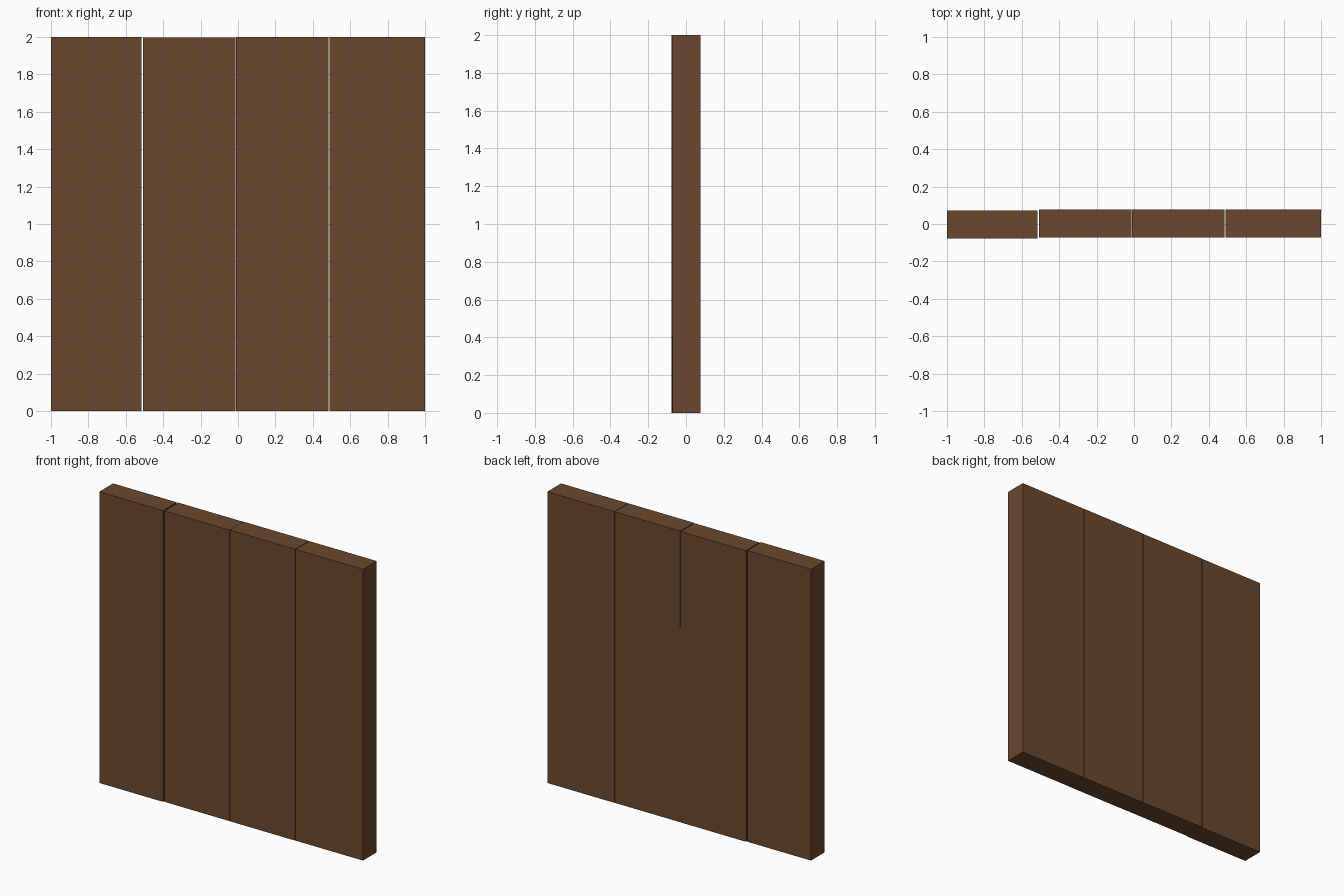
import bpy
import bmesh

if "Cube" in bpy.data.objects:
    bpy.data.objects.remove(bpy.data.objects["Cube"])

wood = bpy.data.materials.new("brown wood")
wood.diffuse_color = (0.147, 0.064, 0.027, 1.0)
wood.use_nodes = True
wood.node_tree.nodes["Principled BSDF"].inputs["Base Color"].default_value = wood.diffuse_color


def plank(name, x0, x1, y0, y1, z0, z1, lean=0.0):
    """Upright board; lean shifts its top in y."""
    bm = bmesh.new()
    bmesh.ops.create_cube(bm, size=1)
    for v in bm.verts:
        top = v.co.z > 0
        v.co.x = x1 if v.co.x > 0 else x0
        v.co.y = (y1 if v.co.y > 0 else y0) + (lean if top else 0)
        v.co.z = z1 if top else z0
    mesh = bpy.data.meshes.new(name)
    bm.to_mesh(mesh)
    bm.free()
    mesh.materials.append(wood)
    bpy.context.collection.objects.link(bpy.data.objects.new(name, mesh))


# Four boards side by side with narrow gaps, the first set slightly forward
plank("plank_1", -1.0, -0.516, -0.077, 0.072, 0.0, 2.0)
plank("plank_2", -0.508, -0.014, -0.072, 0.077, 0.0, 1.998)
plank("plank_3", -0.010, 0.485, -0.073, 0.076, 0.0, 2.0, 0.001)
plank("plank_4", 0.489, 1.0, -0.072, 0.077, 0.0, 2.0)
